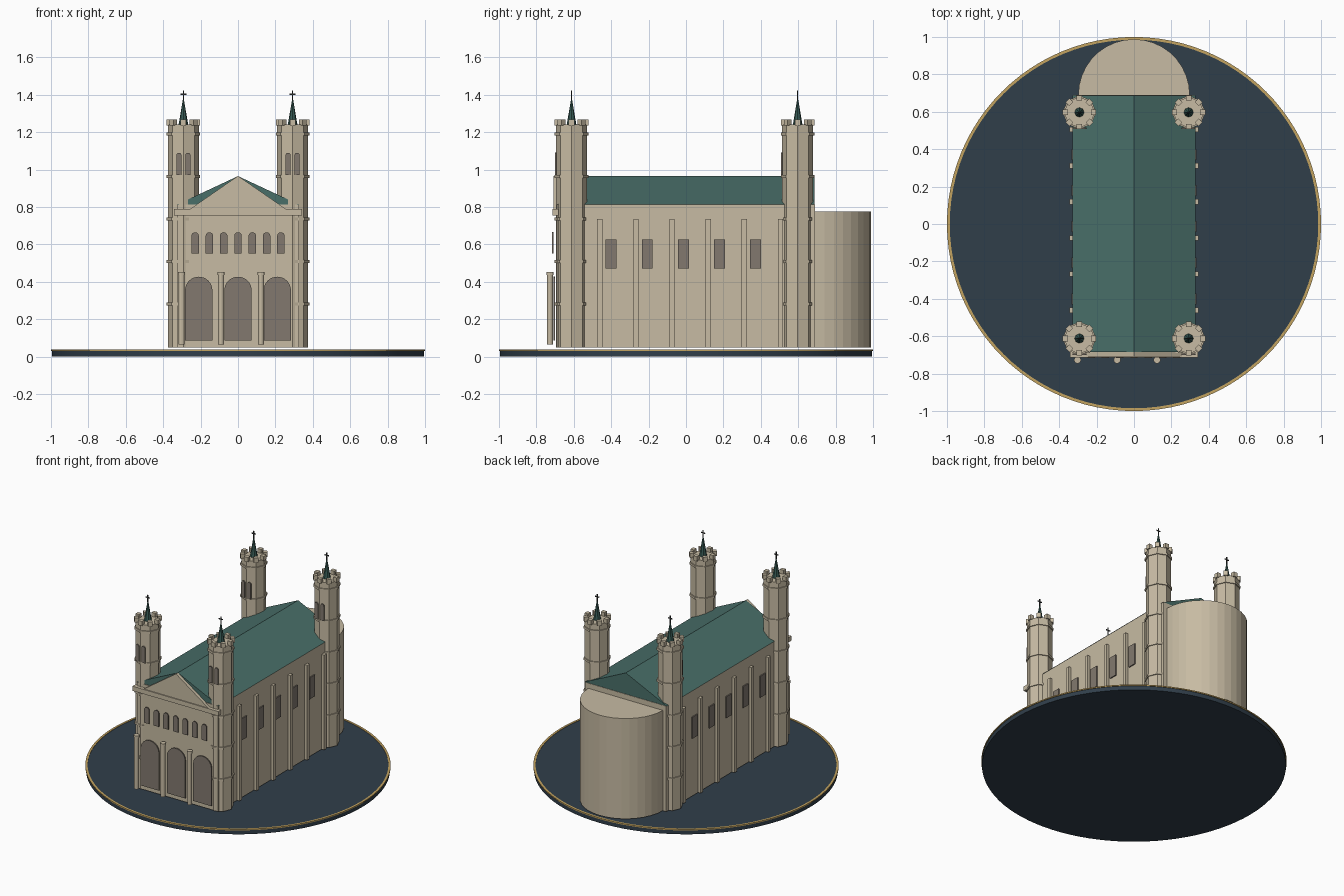
import bpy, bmesh, math
from mathutils import Matrix

if "Cube" in bpy.data.objects:
    bpy.data.objects.remove(bpy.data.objects["Cube"])


def material(name, r, g, b):
    m = bpy.data.materials.new(name)
    lin = [((c / 255 + 0.055) / 1.055) ** 2.4 for c in (r, g, b)]
    m.diffuse_color = (*lin, 1)
    m.use_nodes = True
    m.node_tree.nodes["Principled BSDF"].inputs["Base Color"].default_value = m.diffuse_color
    return m


STONE = material("pale_stone", 199, 187, 163)
WINDOW = material("window_shade", 130, 121, 111)
ROOF = material("green_copper", 73, 111, 105)
SPIRE = material("dark_copper", 56, 92, 86)
BASE = material("navy_base", 48, 62, 74)
GOLD = material("gold_trim", 196, 164, 96)
IRON = material("dark_iron", 52, 54, 54)


def finish(name, bm, mat, smooth=False):
    bmesh.ops.recalc_face_normals(bm, faces=bm.faces)
    mesh = bpy.data.meshes.new(name)
    bm.to_mesh(mesh)
    bm.free()
    ob = bpy.data.objects.new(name, mesh)
    bpy.context.collection.objects.link(ob)
    mesh.materials.append(mat)
    if smooth:
        bpy.ops.object.select_all(action='DESELECT')
        bpy.context.view_layer.objects.active = ob
        ob.select_set(True)
        bpy.ops.object.shade_smooth_by_angle(angle=math.radians(30))
    return ob


def add_box(bm, x0, x1, y0, y1, z0, z1, turn=None):
    mat = Matrix.Translation(((x0 + x1) / 2, (y0 + y1) / 2, (z0 + z1) / 2)) \
        @ Matrix.Diagonal((x1 - x0, y1 - y0, z1 - z0, 1))
    bmesh.ops.create_cube(bm, size=1, matrix=(turn or Matrix()) @ mat)


def add_cyl(bm, x, y, z0, z1, r0, r1=None, sides=8):
    bmesh.ops.create_cone(bm, cap_ends=True, segments=sides, radius1=r0,
                          radius2=r0 if r1 is None else r1, depth=z1 - z0,
                          matrix=Matrix.Translation((x, y, (z0 + z1) / 2)))


def add_prism(bm, points, y0, y1):
    """Extrude an outline of (x, z) points along y."""
    face = bm.faces.new([bm.verts.new((x, y0, z)) for x, z in points])
    out = bmesh.ops.extrude_face_region(bm, geom=[face])
    verts = [v for v in out["geom"] if isinstance(v, bmesh.types.BMVert)]
    bmesh.ops.translate(bm, verts=verts, vec=(0, y1 - y0, 0))


def arch(x, half, z0, z1, steps=10):
    """Round-headed window outline."""
    pts = [(x - half, z0), (x + half, z0)]
    for i in range(steps + 1):
        a = math.pi * i / steps
        pts.append((x + half * math.cos(a), z1 - half + half * math.sin(a)))
    return pts


# Round base and its thin gold rim
bm = bmesh.new()
add_cyl(bm, 0, 0, 0, 0.035, 0.995, sides=96)
finish("base_disc", bm, BASE, True)
bm = bmesh.new()
loop = [bm.verts.new((r, 0, z)) for r, z in
        ((0.985, 0.03), (1.0, 0.03), (1.0, 0.038), (0.985, 0.038))]
edges = [bm.edges.new((loop[i], loop[(i + 1) % 4])) for i in range(4)]
bmesh.ops.spin(bm, geom=loop + edges, cent=(0, 0, 0), axis=(0, 0, 1),
               angle=math.tau, steps=96, use_merge=True)
finish("base_rim", bm, GOLD, True)

# Main hall and its pitched roof
bm = bmesh.new()
add_box(bm, -0.325, 0.325, -0.69, 0.69, 0.05, 0.812)
finish("hall_walls", bm, STONE)
bm = bmesh.new()
add_prism(bm, [(-0.328, 0.812), (0.328, 0.812), (0, 0.965)], -0.685, 0.687)
finish("hall_roof", bm, ROOF)

# Half-round apse at the back
bm = bmesh.new()
points = [(0.298 * math.cos(math.pi * i / 18), 0.69 + 0.298 * math.sin(math.pi * i / 18))
          for i in range(19)]
face = bm.faces.new([bm.verts.new((x, y, 0.05)) for x, y in points])
out = bmesh.ops.extrude_face_region(bm, geom=[face])
bmesh.ops.translate(bm, vec=(0, 0, 0.725),
                    verts=[v for v in out["geom"] if isinstance(v, bmesh.types.BMVert)])
finish("apse", bm, STONE)

# Front pediment and cornice
bm = bmesh.new()
add_prism(bm, [(-0.262, 0.785), (0.262, 0.785), (0, 0.966)], -0.708, -0.684)
finish("pediment", bm, STONE)
bm = bmesh.new()
add_box(bm, -0.343, 0.343, -0.715, -0.682, 0.755, 0.788)
finish("front_cornice", bm, STONE)

# Front arches: three portals below a row of seven windows
bm = bmesh.new()
for x in (-0.21, 0, 0.21):
    add_prism(bm, arch(x, 0.073, 0.085, 0.427, 16), -0.708, -0.7)
finish("portal_arches", bm, WINDOW)
bm = bmesh.new()
for i in range(-3, 4):
    add_prism(bm, arch(i * 0.0765, 0.02, 0.55, 0.665), -0.716, -0.709)
finish("gallery_windows", bm, WINDOW)

# Front columns
bm = bmesh.new()
for x in (-0.302, -0.09, 0.123):
    add_cyl(bm, x, -0.727, 0.065, 0.435, 0.016, sides=12)
    add_cyl(bm, x, -0.727, 0.435, 0.452, 0.019, sides=12)
finish("front_columns", bm, STONE)

# Side buttresses and windows
butt, wins = bmesh.new(), bmesh.new()
for s in (-1, 1):
    for i in range(6):
        y = -0.461 + 0.1932 * i
        add_box(butt, *sorted((s * 0.32, s * 0.345)), y - 0.014, y + 0.014, 0.05, 0.735)
        if i < 5:
            y += 0.0605
            add_box(wins, *sorted((s * 0.326, s * 0.334)), y - 0.029, y + 0.029, 0.47, 0.625)
finish("side_buttresses", butt, STONE)
finish("side_windows", wins, WINDOW)

# Four octagonal corner towers
for label, cy in (("front", -0.612), ("back", 0.597)):
    for side, cx in (("left", -0.292), ("right", 0.292)):
        name = f"{label}_{side}_tower"
        # shaft, string courses and battlements
        bm = bmesh.new()
        add_cyl(bm, cx, cy, 0.05, 1.24, 0.083)
        for k in range(5):
            z = 0.28 + 0.2275 * k
            add_cyl(bm, cx, cy, z - 0.008, z + 0.008, 0.09)
        for k in range(8):
            turn = Matrix.Translation((cx, cy, 0)) @ Matrix.Rotation(k * math.pi / 4, 4, 'Z')
            add_box(bm, 0.062, 0.09, -0.015, 0.015, 1.235, 1.268, turn)
        finish(name, bm, STONE)
        # paired belfry windows
        bm = bmesh.new()
        for dx in (-0.024, 0.024):
            add_prism(bm, arch(cx + dx, 0.014, 0.97, 1.09), cy - 0.089, cy - 0.081)
        finish(name + "_windows", bm, WINDOW)
        # spire and finial cross
        bm = bmesh.new()
        add_cyl(bm, cx, cy, 1.238, 1.38, 0.026, 0.002)
        finish(name + "_spire", bm, SPIRE)
        bm = bmesh.new()
        add_box(bm, cx - 0.003, cx + 0.003, cy - 0.003, cy + 0.003, 1.37, 1.422)
        add_box(bm, cx - 0.016, cx + 0.016, cy - 0.003, cy + 0.003, 1.4, 1.406)
        finish(name + "_cross", bm, IRON)
